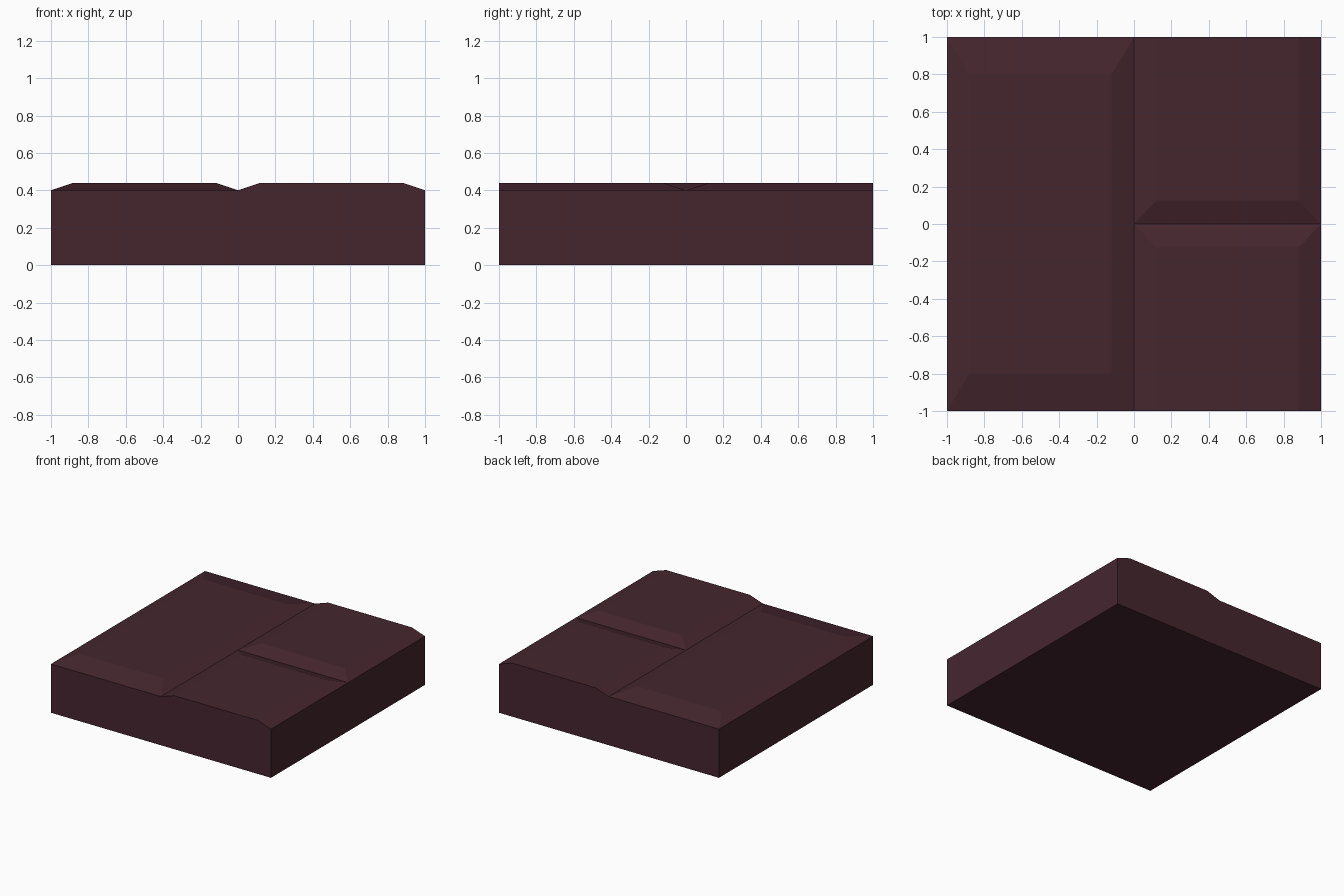
import bpy, bmesh

if "Cube" in bpy.data.objects:
    bpy.data.objects.remove(bpy.data.objects["Cube"])

maroon = bpy.data.materials.new("dark maroon")
maroon.diffuse_color = (0.06, 0.019, 0.028, 1)
maroon.use_nodes = True
maroon.node_tree.nodes["Principled BSDF"].inputs["Base Color"].default_value = maroon.diffuse_color

BASE, TOP = 0.40, 0.44


def prism(name, low, high, z0, z1, bottom=False, top=False):
    """Four-sided block between two rectangles (x0, x1, y0, y1)."""
    bm = bmesh.new()

    def ring(r, z):
        x0, x1, y0, y1 = r
        return [bm.verts.new((x, y, z)) for x, y in
                ((x0, y0), (x1, y0), (x1, y1), (x0, y1))]

    a, b = ring(low, z0), ring(high, z1)
    for i in range(4):
        j = (i + 1) % 4
        bm.faces.new((a[i], a[j], b[j], b[i]))
    if bottom:
        bm.faces.new(a[::-1])
    if top:
        bm.faces.new(b)
    me = bpy.data.meshes.new(name)
    bm.to_mesh(me)
    bm.free()
    me.materials.append(maroon)
    ob = bpy.data.objects.new(name, me)
    bpy.context.collection.objects.link(ob)


# Slab sides and underside
prism("slab_body", (-1, 1, -1, 1), (-1, 1, -1, 1), 0, BASE, bottom=True)

# Full-length brick face, bevelled all round
prism("long_brick_face", (-1, 0, -1, 1), (-0.88, -0.12, -0.8, 0.8), BASE, TOP, top=True)

# Two half bricks, cut flush at the outer ends
prism("front_brick_face", (0, 1, -1, 0), (0.12, 0.88, -1, -0.125), BASE, TOP, top=True)
prism("back_brick_face", (0, 1, 0, 1), (0.12, 0.88, 0.125, 1), BASE, TOP, top=True)
